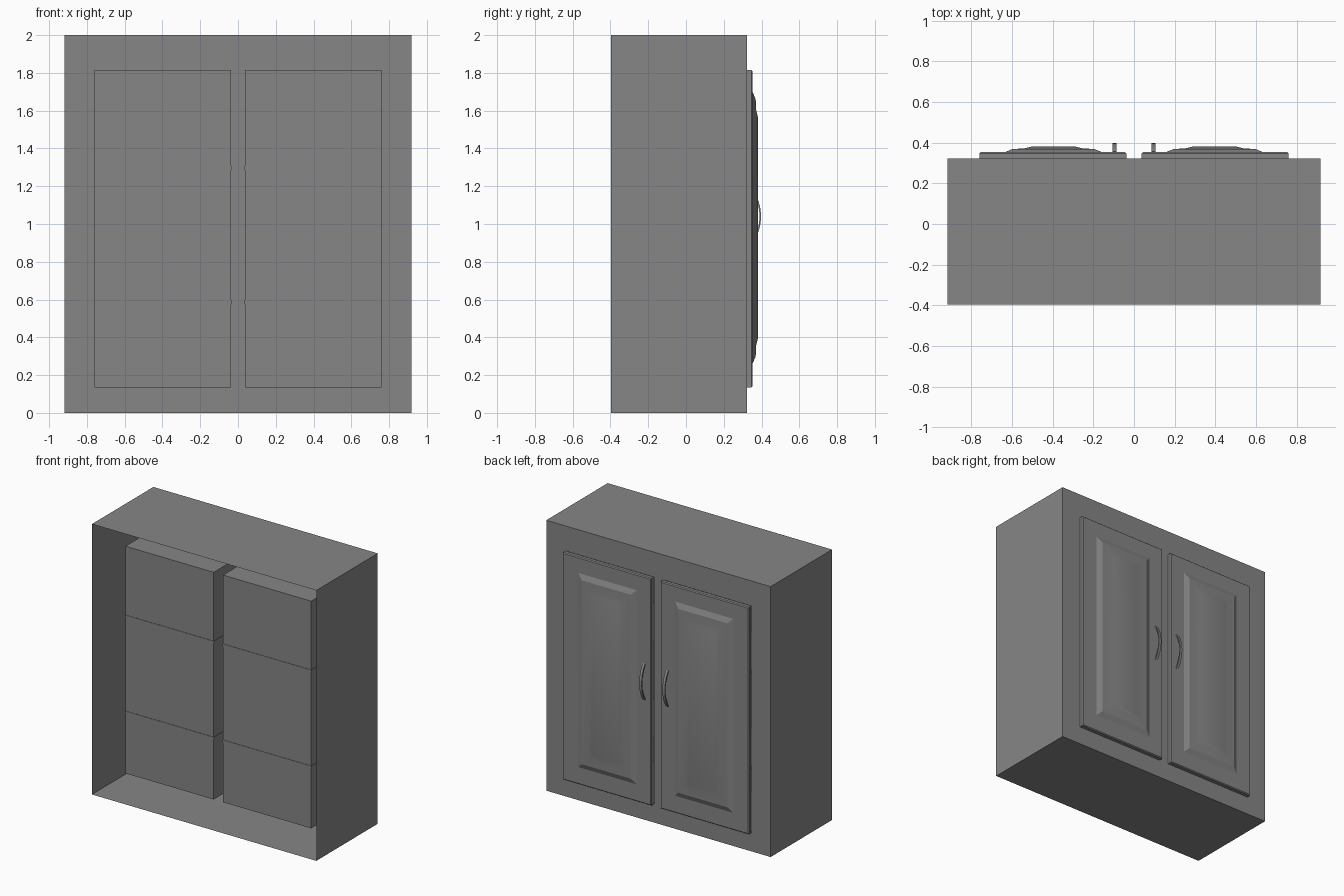
import bpy, bmesh, math

if "Cube" in bpy.data.objects:
    bpy.data.objects.remove(bpy.data.objects["Cube"])

W, BACK, FACE, H = 0.918, -0.396, 0.322, 2.0
X0, X1, Z0, Z1 = 0.038, 0.76, 0.135, 1.815   # door opening on the +x side
INNER = -0.23                                # rear wall of the compartments
SHELVES = [(0.575, 0.597), (1.285, 1.307)]

grey = bpy.data.materials.new("dark_grey")
grey.diffuse_color = (0.24, 0.24, 0.24, 1)
grey.use_nodes = True
grey.node_tree.nodes["Principled BSDF"].inputs["Base Color"].default_value = grey.diffuse_color


def finish(name, bm, smooth=None):
    bmesh.ops.remove_doubles(bm, verts=bm.verts, dist=1e-5)
    bmesh.ops.recalc_face_normals(bm, faces=bm.faces)
    me = bpy.data.meshes.new(name)
    bm.to_mesh(me)
    bm.free()
    me.materials.append(grey)
    ob = bpy.data.objects.new(name, me)
    bpy.context.collection.objects.link(ob)
    if smooth:
        bpy.ops.object.select_all(action='DESELECT')
        ob.select_set(True)
        bpy.context.view_layer.objects.active = ob
        bpy.ops.object.shade_smooth_by_angle(angle=math.radians(smooth))


def quad(bm, pts):
    bm.faces.new([bm.verts.new(p) for p in pts])


def bridge(bm, rings, cap_start, cap_end):
    rings = [[bm.verts.new(p) for p in ring] for ring in rings]
    for a, b in zip(rings, rings[1:]):
        for k in range(4):
            bm.faces.new((a[k], a[(k + 1) % 4], b[(k + 1) % 4], b[k]))
    if cap_start:
        bm.faces.new(rings[0][::-1])
    if cap_end:
        bm.faces.new(rings[-1])


def loft(bm, rect, steps, cap_start=False, cap_end=True):
    """Rectangular loops in xz, each (inset, y), bridged one after another."""
    xa, xb, za, zb = rect
    bridge(bm, [[(xa + i, y, za + i), (xb - i, y, za + i),
                 (xb - i, y, zb - i), (xa + i, y, zb - i)] for i, y in steps],
           cap_start, cap_end)


# carcass: thin shell open at the rear, face frame with two openings
bm = bmesh.new()
loft(bm, (-W, W, 0, H), [(0, BACK), (0, FACE)], cap_end=False)
xs = [-W, -X1, -X0, X0, X1, W]
zs = [0, Z0, Z1, H]
for i in range(5):
    for j in range(3):
        if not (j == 1 and i in (1, 3)):
            quad(bm, [(x, FACE, z) for x, z in
                      ((xs[i], zs[j]), (xs[i + 1], zs[j]), (xs[i + 1], zs[j + 1]), (xs[i], zs[j + 1]))])

# compartments pushed in from the face frame
for s in (-1, 1):
    xa, xb = sorted((s * X0, s * X1))
    loft(bm, (xa, xb, Z0, Z1), [(0, FACE), (0, INNER)])
finish("cabinet_body", bm)

for s, side in ((-1, "left"), (1, "right")):
    xa, xb = sorted((s * X0, s * X1))

    # shelves, let very slightly into the compartment walls
    for (za, zb), level in zip(SHELVES, ("lower", "upper")):
        bm = bmesh.new()
        loft(bm, (xa - 0.003, xb + 0.003, za, zb),
             [(0, INNER - 0.003), (0, 0.26)], cap_start=True)
        finish(f"{side}_{level}_shelf", bm)

    # door slab with eased edge
    bm = bmesh.new()
    loft(bm, (xa, xb, Z0, Z1), [(0, 0.323), (0, 0.346), (0.006, 0.353)], cap_start=True)
    finish(side + "_door", bm)

    # raised panel with a softly stepped field
    bm = bmesh.new()
    pa, pb = sorted((s * 0.155, s * 0.637))
    loft(bm, (pa, pb, 0.26, 1.70),
         [(0, 0.352), (0.04, 0.369), (0.095, 0.371), (0.135, 0.381)])
    finish(side + "_door_panel", bm, 16)

    # bowed handle: flat bar swept along an arc
    bm = bmesh.new()
    r, half, n = 0.248, math.asin(0.135 / 0.248), 20
    rings = []
    for k in range(n + 1):
        a = -half + 2 * half * k / n
        rings.append([(s * 0.095 + dx, 0.397 - r + q * math.cos(a), 1.04 + q * math.sin(a))
                      for dx, q in ((-0.01, r), (0.01, r), (0.01, r - 0.008), (-0.01, r - 0.008))])
    bridge(bm, rings, True, True)
    finish(side + "_handle", bm, 30)
